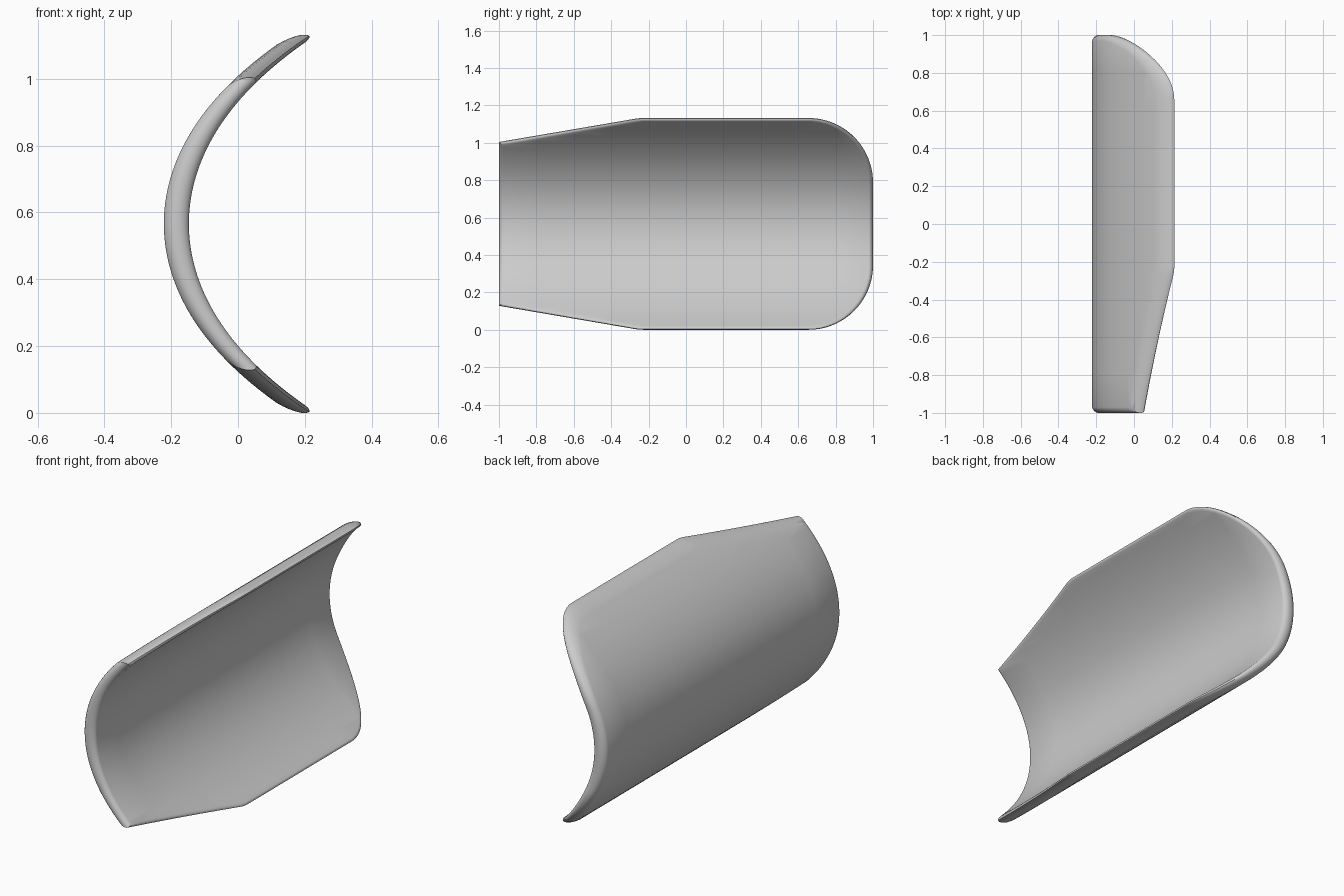
import bpy, bmesh, math
from mathutils import Vector

if "Cube" in bpy.data.objects:
    bpy.data.objects.remove(bpy.data.objects["Cube"])

HALF, MID, THICK = 0.566, 0.566, 0.075


def curve(h):
    # forward sweep of the shell at height h from its middle
    return 1.04 * h ** 2 + 0.47 * h ** 4


def arc(cy, cz, r, a0, a1, n):
    return [(cy + r * math.cos(math.radians(a0 + (a1 - a0) * i / n)),
             cz + r * math.sin(math.radians(a0 + (a1 - a0) * i / n))) for i in range(n + 1)]


# upper half of the outline: rounded rear corner, straight edge, tapered front
r = 0.345
upper = arc(1 - r, HALF - r, r, 0, 90, 28)
upper += arc(-0.225, HALF - 0.3, 0.3, 90, 99.2, 4)
upper += [(-1.0, 0.438)]
outline = upper + [(y, -z) for y, z in reversed(upper)]


def inset(points, d):
    # mitred inset of the convex counter-clockwise outline
    result = []
    n = len(points)
    for i in range(n):
        a, b, c = (Vector(points[j % n]) for j in (i - 1, i, i + 1))
        e, f = (b - a).normalized(), (c - b).normalized()
        n1, n2 = Vector((-e.y, e.x)), Vector((-f.y, f.x))
        result.append(b + (n1 + n2) * d / (1 + n1.dot(n2)))
    return result


# flat slab with a rounded rim: (fraction of thickness, inset)
rim = [(0, 0.030), (0.05, 0.020), (0.14, 0.011), (0.27, 0.004), (0.42, 0),
       (0.62, 0), (0.78, 0.003), (0.9, 0.009), (0.97, 0.015), (1, 0.022)]
bm = bmesh.new()
rings = [[bm.verts.new((t * THICK, p.x, p.y)) for p in inset(outline, d)] for t, d in rim]
for lo, hi in zip(rings, rings[1:]):
    for i in range(len(lo)):
        j = (i + 1) % len(lo)
        bm.faces.new((lo[i], lo[j], hi[j], hi[i]))
bm.faces.new(list(reversed(rings[0])))
bm.faces.new(rings[-1])


def slice_at(co, no):
    bmesh.ops.bisect_plane(bm, geom=bm.verts[:] + bm.edges[:] + bm.faces[:],
                           dist=1e-5, plane_co=co, plane_no=no)


# slice the slab, then bend it into a trough
for k in range(1, 72):
    slice_at((0, 0, -HALF + 2 * HALF * k / 72), (0, 0, 1))
for k in range(-4, 5):
    slice_at((0, k * 0.2 + 0.01, 0), (0, 1, 0))
bmesh.ops.triangulate(bm, faces=[f for f in bm.faces if len(f.verts) > 4])
for v in bm.verts:
    v.co.x += -0.222 + curve(abs(v.co.z))
    v.co.z += MID
bmesh.ops.recalc_face_normals(bm, faces=bm.faces[:])

mesh = bpy.data.meshes.new("curved_shell")
bm.to_mesh(mesh)
bm.free()
shell = bpy.data.objects.new("curved_shell", mesh)
bpy.context.collection.objects.link(shell)
bpy.context.view_layer.objects.active = shell
shell.select_set(True)
bpy.ops.object.shade_smooth_by_angle(angle=math.radians(40))
